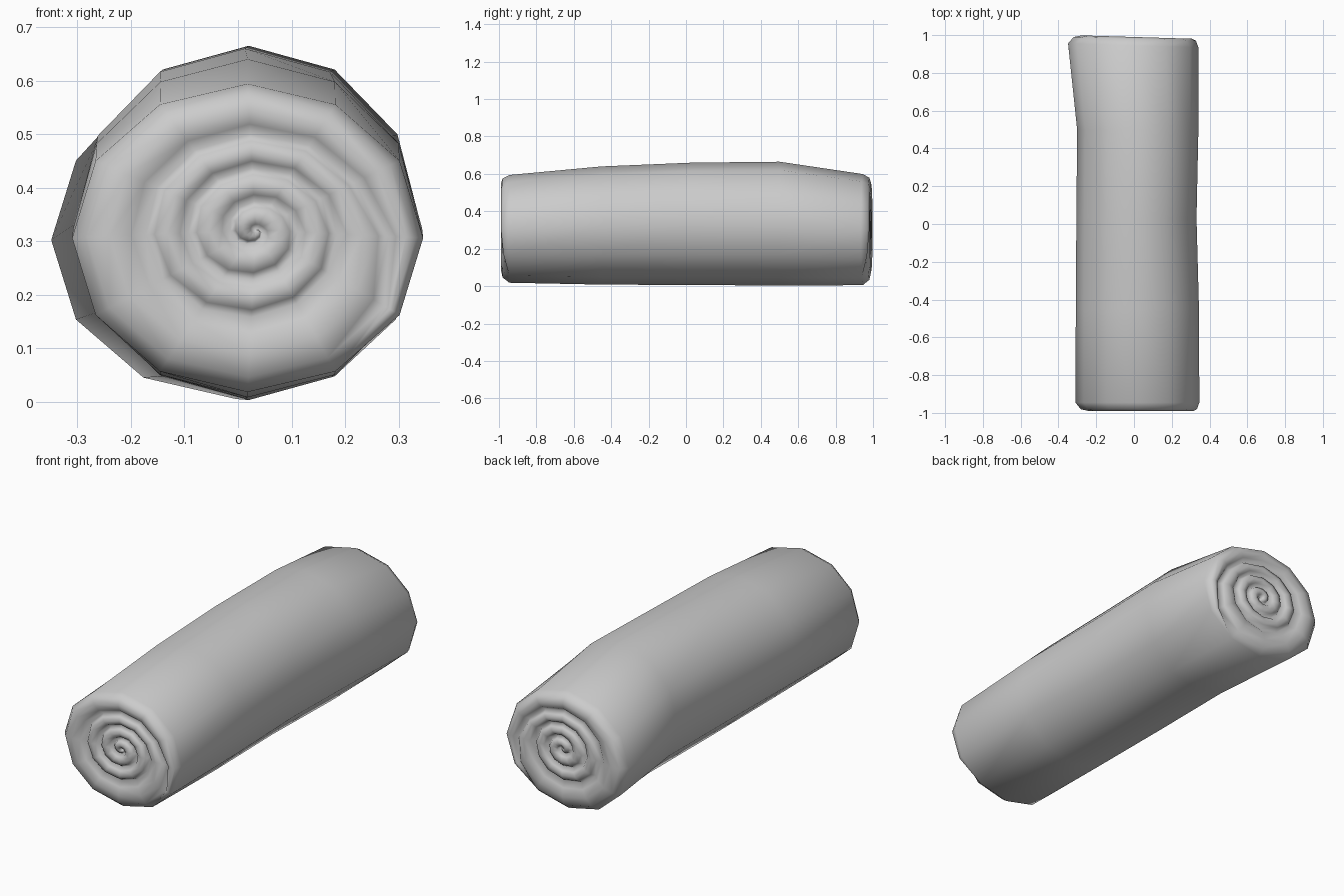
import bpy, bmesh, math

if "Cube" in bpy.data.objects:
    bpy.data.objects.remove(bpy.data.objects["Cube"])

SIDES = 12

# Body sections: y, centre x, centre z, half width, half height
SECTIONS = [
    (-0.945, 0.018, 0.306, 0.328, 0.288),
    (-0.45, 0.018, 0.324, 0.326, 0.316),
    (0.03, 0.013, 0.333, 0.318, 0.327),
    (0.50, 0.020, 0.334, 0.321, 0.331),
    (0.945, -0.004, 0.302, 0.345, 0.297),
]


def place(section, k, r, out):
    """Point at spoke k and relative radius r, pushed out of the end by out."""
    y, cx, cz, hw, hh = section
    a = 2 * math.pi * k / SIDES
    # swirl centre is slightly off the section centre
    x = cx + r * hw * math.cos(a) + 0.015 * (1 - r)
    z = cz + r * hh * math.sin(a) + 0.015 * (1 - r)
    side = 1 if y > 0 else -1
    tilt = -0.03 * x if y > 0.6 else 0
    return (x, y + side * out + tilt, z)


def groove(i):
    """Relative radius of the groove, i steps back from the loose edge."""
    if i < 0:
        return 1.0
    s = i / SIDES
    return max(0.0, 0.75 - 0.23 * s + 0.25 * max(0.0, 1 - s / 0.25))


def bulge(r0, r1, u):
    """Rounded height of one layer between two grooves."""
    def floor(r):
        return 0.016 * min(1, (1 - r) / 0.12)
    base = floor(r0) * (1 - u) + floor(r1) * u
    puff = math.sqrt(max(0, math.sin(math.pi * u))) * min(1, (r1 - r0) / 0.16)
    return base + (0.045 - base) * puff


def spiral_end(bm, section):
    us = [0, 0.2, 0.5, 0.8, 1]
    rows = []
    for i in range(52):
        r0, r1 = groove(i), groove(i - SIDES)
        rows.append([bm.verts.new(place(section, i - 2, r0 + (r1 - r0) * u,
                                        bulge(r0, r1, u))) for u in us])
    for a, b in zip(rows, rows[1:]):
        for j in range(len(us) - 1):
            bm.faces.new((a[j], a[j + 1], b[j + 1], b[j]))


bm = bmesh.new()

# Outer wrap
rings = [[bm.verts.new(place(s, k, 1, 0)) for k in range(SIDES)] for s in SECTIONS]
for a, b in zip(rings, rings[1:]):
    for k in range(SIDES):
        n = (k + 1) % SIDES
        bm.faces.new((a[k], a[n], b[n], b[k]))

# Rolled layers at both ends
spiral_end(bm, SECTIONS[0])
spiral_end(bm, SECTIONS[-1])

bmesh.ops.remove_doubles(bm, verts=bm.verts, dist=0.0008)
bmesh.ops.recalc_face_normals(bm, faces=bm.faces)
for f in bm.faces:
    f.smooth = True

mesh = bpy.data.meshes.new("rolled_mat")
bm.to_mesh(mesh)
bm.free()
roll = bpy.data.objects.new("rolled_mat", mesh)
bpy.context.collection.objects.link(roll)
